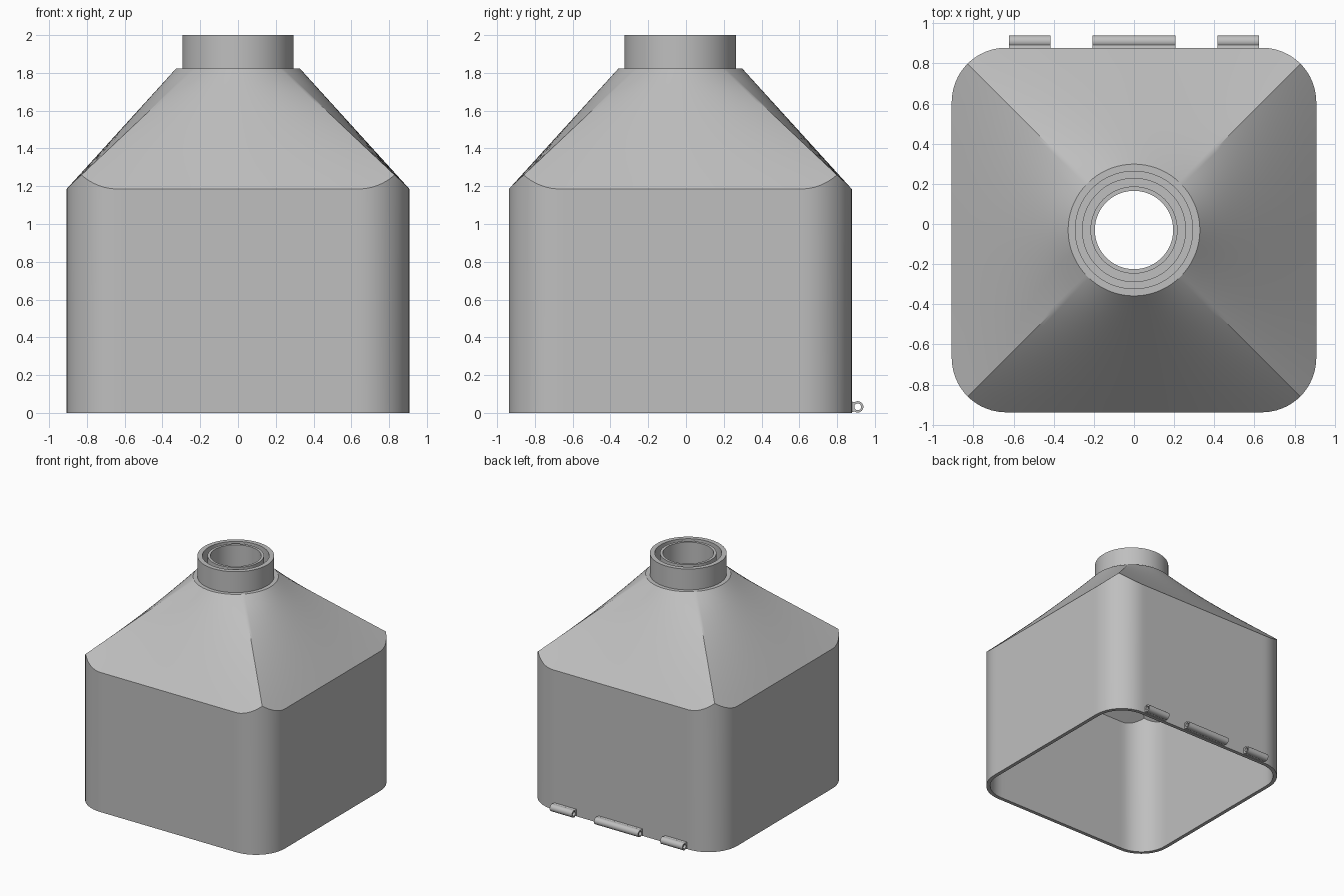
import bpy
import bmesh
from math import cos, sin, pi, radians, hypot

cube = bpy.data.objects.get("Cube")
if cube:
    bpy.data.objects.remove(cube, do_unlink=True)

grey = bpy.data.materials.new("plain grey")
grey.use_nodes = True
COLOUR = (0.52, 0.52, 0.52, 1)
grey.diffuse_color = COLOUR
grey.node_tree.nodes["Principled BSDF"].inputs["Base Color"].default_value = COLOUR

CENTRE_Y = -0.03
SIDE_STEPS = 48
ROOF_ROWS = 10


def add_object(name, bm):
    bmesh.ops.recalc_face_normals(bm, faces=bm.faces[:])
    mesh = bpy.data.meshes.new(name)
    bm.to_mesh(mesh)
    bm.free()
    mesh.materials.append(grey)
    obj = bpy.data.objects.new(name, mesh)
    bpy.context.scene.collection.objects.link(obj)
    bpy.ops.object.select_all(action="DESELECT")
    obj.select_set(True)
    bpy.context.view_layer.objects.active = obj
    bpy.ops.object.shade_smooth_by_angle(angle=radians(30))
    return obj


def ring_solid(name, rings, close=True):
    """Skin a list of equal point rings; close joins the last to the first."""
    bm = bmesh.new()
    rows = [[bm.verts.new(p) for p in ring] for ring in rings]
    n = len(rows[0])
    pairs = list(zip(rows, rows[1:]))
    if close:
        pairs.append((rows[-1], rows[0]))
    for a, b in pairs:
        for i in range(n):
            j = (i + 1) % n
            bm.faces.new((a[i], a[j], b[j], b[i]))
    return add_object(name, bm)


def circle(r, z):
    n = 4 * SIDE_STEPS
    return [(r * sin(2 * pi * i / n - pi / 4),
             CENTRE_Y + r * cos(2 * pi * i / n - pi / 4), z) for i in range(n)]


def outside(x, y, half, corner):
    qx = max(abs(x) - half + corner, 0)
    qy = max(abs(y) - half + corner, 0)
    return hypot(qx, qy) > corner + 1e-6


def shell_rings(half, corner, z_base, r_top, z_top):
    """Rounded-square wall, then a square-to-round roof trimmed by the wall."""
    rings = [[] for _ in range(ROOF_ROWS + 2)]
    for side in range(4):
        c, s = cos(side * pi / 2), sin(side * pi / 2)
        for i in range(SIDE_STEPS):
            u = 2 * i / SIDE_STEPS - 1
            start = (u * half, half, z_base)
            end = (r_top * sin(u * pi / 4), r_top * cos(u * pi / 4), z_top)

            def along(t):
                return [a + (b - a) * t for a, b in zip(start, end)]

            # Find where the roof line enters the rounded outline
            lo, hi = 0.0, 0.5
            if not outside(start[0], start[1], half, corner):
                hi = 0.0
            for _ in range(25):
                mid = (lo + hi) / 2
                x, y, z = along(mid)
                if outside(x, y, half, corner):
                    lo = mid
                else:
                    hi = mid
            pts = [along(hi + (1 - hi) * k / ROOF_ROWS) for k in range(ROOF_ROWS + 1)]
            pts.insert(0, [pts[0][0], pts[0][1], 0])
            for ring, (x, y, z) in zip(rings, pts):
                ring.append((x * c + y * s, CENTRE_Y - x * s + y * c, z))
    return rings


# Hollow body with open bottom and tapered roof
outer = shell_rings(0.908, 0.27, 1.185, 0.328, 1.823)
inner = shell_rings(0.877, 0.24, 1.173, 0.315, 1.79)
ring_solid("body_shell", outer + [circle(0.22, 1.823), circle(0.22, 1.79)] + inner[::-1])

# Double-walled neck with a groove
NECK = [(0.295, 1.81), (0.295, 2), (0.257, 2), (0.257, 1.87),
        (0.217, 1.87), (0.217, 2), (0.195, 2), (0.195, 1.785)]
ring_solid("neck", [circle(r, z) for r, z in NECK])


# Hinge knuckles along the lower back edge
def knuckle(name, x0, x1):
    y0, z0, r, hole, n = 0.909, 0.032, 0.03, 0.018, 32
    rim, bore = [], []
    for i in range(n):
        a = 2 * pi * i / n
        if cos(a) < -0.6:
            rim.append((0.876, z0 + 0.032 * sin(a) / 0.8))
        else:
            rim.append((y0 + r * cos(a), z0 + r * sin(a)))
        bore.append((y0 + hole * cos(a), z0 + hole * sin(a)))
    ring_solid(name, [[(x, y, z) for y, z in loop] for loop, x in
                      ((rim, x0), (rim, x1), (bore, x1), (bore, x0))])


knuckle("hinge_middle", -0.207, 0.207)
knuckle("hinge_left", 0.415, 0.623)
knuckle("hinge_right", -0.623, -0.415)
